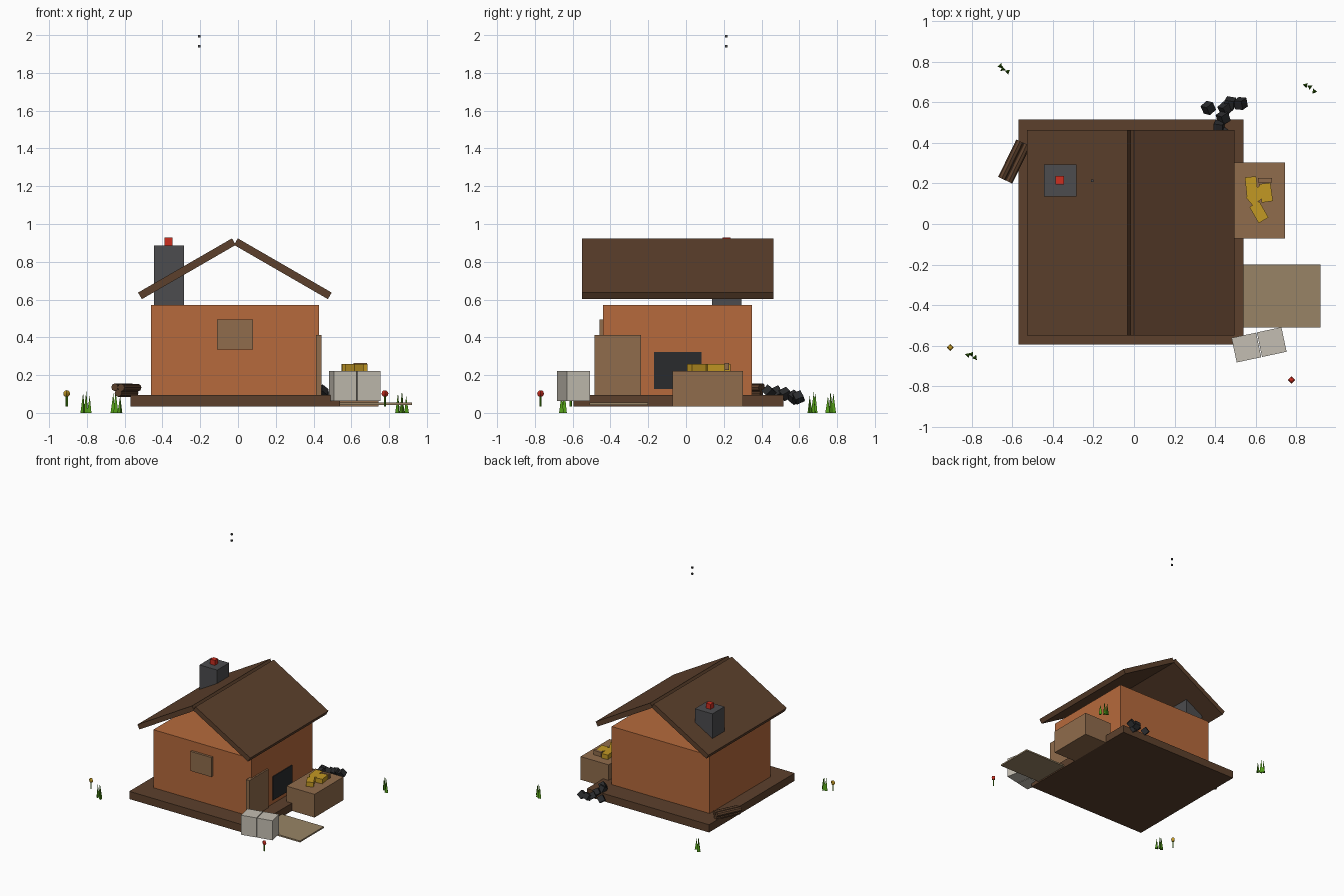
import bpy
import math
import random
from mathutils import Matrix

random.seed(4)
if "Cube" in bpy.data.objects:
    bpy.data.objects.remove(bpy.data.objects["Cube"])


def material(name, r, g, b):
    lin = [(c / 255 / 12.92) if c < 11 else ((c / 255 + 0.055) / 1.055) ** 2.4 for c in (r, g, b)]
    m = bpy.data.materials.new(name)
    m.use_nodes = True
    m.diffuse_color = (*lin, 1)
    bsdf = next(n for n in m.node_tree.nodes if n.type == 'BSDF_PRINCIPLED')
    bsdf.inputs["Base Color"].default_value = (*lin, 1)
    return m


ORANGE = material("clay orange", 182, 106, 60)
BROWN = material("dark timber", 92, 64, 44)
GREY = material("chimney grey", 76, 76, 78)
RED = material("ember red", 204, 46, 32)
TAN = material("tan wood", 144, 108, 76)
STRAW = material("mat straw", 152, 132, 102)
PALE = material("pale stone", 196, 190, 178)
COAL = material("coal black", 42, 43, 45)
GOLD = material("gold", 194, 152, 36)
GREEN = material("grass green", 84, 160, 24)


def finish(name, mat):
    ob = bpy.context.object
    ob.name = name
    ob.data.materials.append(mat)
    return ob


def box(name, mat, center, size, rot=(0, 0, 0)):
    bpy.ops.mesh.primitive_cube_add(size=1, location=center, rotation=rot)
    ob = finish(name, mat)
    ob.data.transform(Matrix.Diagonal((*size, 1)))
    return ob


def span(name, mat, xs, ys, zs):
    """Box given by its extents along each axis."""
    ends = (xs, ys, zs)
    return box(name, mat, [(a + b) / 2 for a, b in ends], [b - a for a, b in ends])


# House body and base
span("platform", BROWN, (-0.57, 0.54), (-0.595, 0.515), (0.033, 0.096))
span("house_walls", ORANGE, (-0.46, 0.43), (-0.44, 0.35), (0.09, 0.572))

# Two pitched roof slabs meeting at the ridge
for name, side in (("roof_left", 1), ("roof_right", -1)):
    box(name, BROWN, (-0.0165 + side * 0.254, -0.043, 0.763), (0.574, 1.013, 0.04),
        (0, side * math.radians(30), 0))

# Chimney with ember and smoke
span("chimney", GREY, (-0.445, -0.285), (0.137, 0.293), (0.56, 0.887))
span("chimney_ember", RED, (-0.388, -0.346), (0.194, 0.236), (0.88, 0.928))
for z in (1.942, 1.9935):
    box("smoke_puff", GREY, (-0.206, 0.213, z), (0.013, 0.013, 0.013))

# Wall openings
span("window_shutter", TAN, (-0.11, 0.08), (-0.459, -0.43), (0.335, 0.495))
span("door", TAN, (0.413, 0.443), (-0.485, -0.237), (0.09, 0.413))
span("forge_opening", COAL, (0.42, 0.436), (-0.17, 0.082), (0.127, 0.322))

# Yard: counter, mat and stone blocks
span("counter", TAN, (0.49, 0.745), (-0.072, 0.303), (0.033, 0.223))
span("mat", STRAW, (0.53, 0.92), (-0.51, -0.2), (0.043, 0.055))
for x, y in ((0.555, -0.61), (0.68, -0.583)):
    box("stone_block", PALE, (x, y, 0.142), (0.124, 0.124, 0.16), (0, 0, math.radians(12)))

# Ingots and a tool handle on the counter
for x, y, turn in ((0.58, 0.187, 6), (0.652, 0.155, 8), (0.617, 0.058, 30), (0.605, 0.14, -50)):
    box("ingot", GOLD, (x, y, 0.241), (0.056, 0.092, 0.038), (0, 0, math.radians(turn)))
box("tool_handle", TAN, (0.647, 0.216, 0.245), (0.07, 0.022, 0.036))

# Stacked logs beside the back corner
for dx, z in ((-0.018, 0.136), (0.0, 0.105), (0.016, 0.134)):
    bpy.ops.mesh.primitive_cylinder_add(vertices=8, radius=0.02, depth=0.205,
                                        location=(-0.59 + dx, 0.308 - dx * 0.45, z),
                                        rotation=(math.pi / 2, 0, math.radians(-26)))
    finish("log", BROWN)

# Spilled coal lumps
for x, y, z in ((0.367, 0.573, 0.08), (0.45, 0.57, 0.085), (0.475, 0.597, 0.08),
                (0.527, 0.595, 0.082), (0.44, 0.525, 0.1), (0.42, 0.48, 0.112),
                (0.445, 0.44, 0.112)):
    box("coal_lump", COAL, (x, y, z), (0.046, 0.046, 0.046),
        [random.uniform(0.4, 1.2) for _ in range(3)])

# Flowers
for x, y, mat in ((0.778, -0.77, RED), (-0.907, -0.61, GOLD)):
    bpy.ops.mesh.primitive_cylinder_add(vertices=4, radius=0.006, depth=0.065,
                                        location=(x, y, 0.066))
    finish("flower_stem", GREEN)
    bpy.ops.mesh.primitive_uv_sphere_add(segments=4, ring_count=6, radius=0.018,
                                         location=(x, y, 0.102))
    finish("flower_head", mat)

# Grass tufts of three pointed blades each
TUFTS = (((-0.82, -0.647), (-0.803, -0.643), (-0.785, -0.66)),
         ((-0.66, 0.78), (-0.648, 0.765), (-0.624, 0.752)),
         ((0.847, 0.685), (0.868, 0.677), (0.89, 0.655)))
for tuft in TUFTS:
    for (x, y), height in zip(tuft, (0.105, 0.115, 0.09)):
        bpy.ops.mesh.primitive_cone_add(vertices=3, radius1=0.015, radius2=0, depth=height,
                                        location=(x, y, height / 2),
                                        rotation=(0, 0, random.uniform(0, 2)))
        finish("grass_blade", GREEN)
